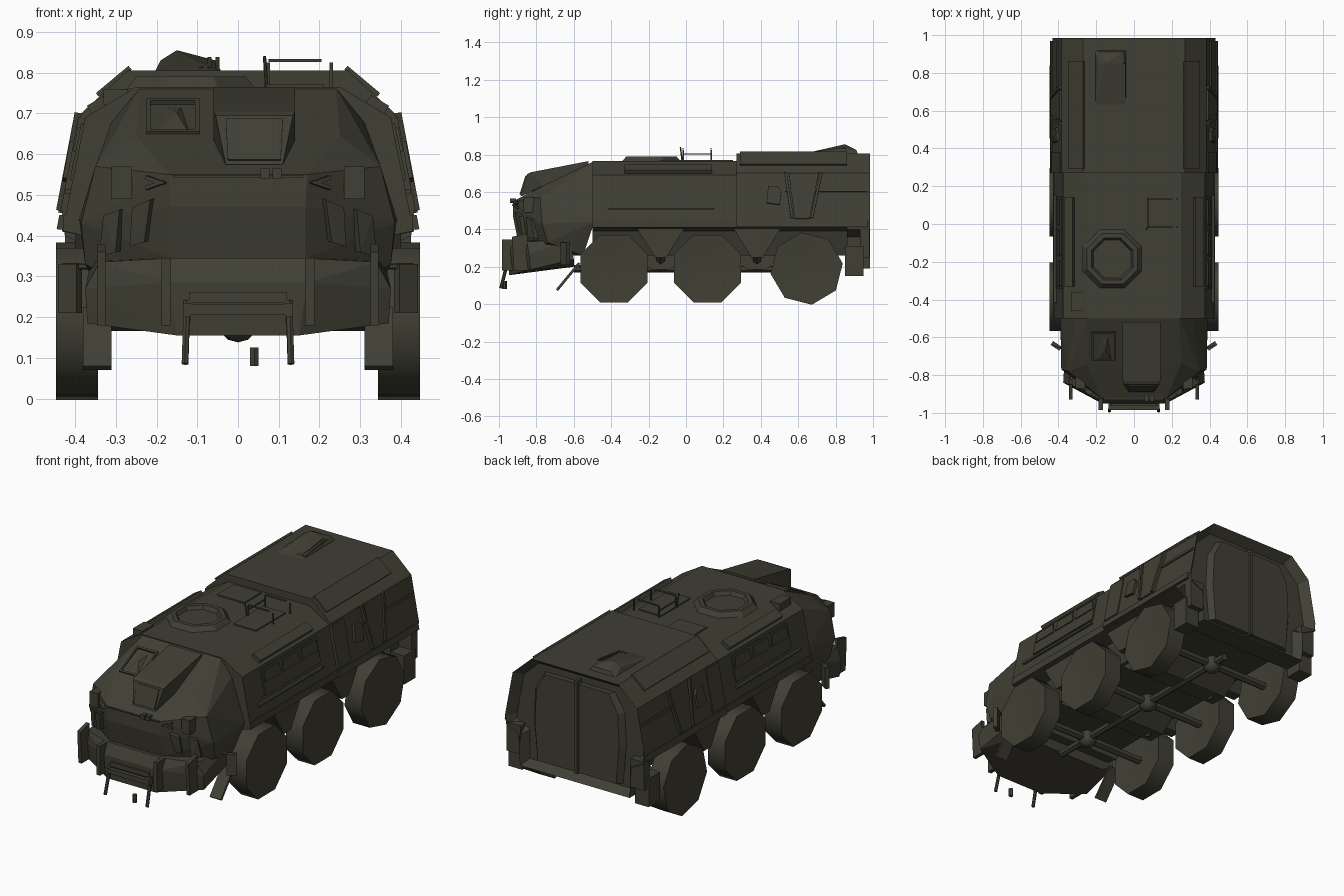
import bpy, bmesh, math
from mathutils import Vector, Matrix

if "Cube" in bpy.data.objects:
    bpy.data.objects.remove(bpy.data.objects["Cube"])

olive = bpy.data.materials.new("dark olive")
olive.diffuse_color = (0.052, 0.050, 0.034, 1)
olive.use_nodes = True
olive.node_tree.nodes["Principled BSDF"].inputs["Base Color"].default_value = olive.diffuse_color


def finish(bm, name, mirror=False, smooth=0):
    bmesh.ops.recalc_face_normals(bm, faces=bm.faces)
    me = bpy.data.meshes.new(name)
    bm.to_mesh(me)
    bm.free()
    me.materials.append(olive)
    ob = bpy.data.objects.new(name, me)
    bpy.context.collection.objects.link(ob)
    if mirror:
        ob.modifiers.new("mirror", 'MIRROR')
    if smooth:
        bpy.ops.object.select_all(action='DESELECT')
        ob.select_set(True)
        bpy.context.view_layer.objects.active = ob
        bpy.ops.object.shade_smooth_by_angle(angle=math.radians(smooth))
    return ob


def hull(name, pts, mirror=False, both=False):
    """Convex solid; both=True spans the points to the other side too."""
    bm = bmesh.new()
    for x, y, z in pts:
        bm.verts.new((x, y, z))
        if both:
            bm.verts.new((-x, y, z))
    bmesh.ops.convex_hull(bm, input=bm.verts[:])
    loose = [v for v in bm.verts if not v.link_faces]
    bmesh.ops.delete(bm, geom=loose, context='VERTS')
    return finish(bm, name, mirror)


def box(name, x, y, z, mirror=False):
    return hull(name, [(a, b, c) for a in x for b in y for c in z], mirror)


def slab(name, pts, t, mirror=False):
    """Flat convex plate thickened by t to both sides."""
    p = [Vector(q) for q in pts]
    n = (p[1] - p[0]).cross(p[2] - p[0]).normalized() * t
    return hull(name, [q + n for q in p] + [q - n for q in p], mirror)


def rod(name, a, b, r, mirror=False, n=6):
    a, b = Vector(a), Vector(b)
    m = Matrix.Translation((a + b) / 2) @ (b - a).to_track_quat('Z', 'Y').to_matrix().to_4x4()
    bm = bmesh.new()
    bmesh.ops.create_cone(bm, cap_ends=True, segments=n, radius1=r, radius2=r,
                          depth=(b - a).length, matrix=m)
    return finish(bm, name, mirror)


def loft(name, half, y0, y1, inset=None):
    """Extrude a symmetric cross-section along y, optional recess in the rear face."""
    ring = half + [(-x, z) for x, z in reversed(half)]
    bm = bmesh.new()
    f = bm.faces.new([bm.verts.new((x, y0, z)) for x, z in ring])
    g = bm.faces.new([bm.verts.new((x, y1, z)) for x, z in ring])
    for i in range(len(ring)):
        j = (i + 1) % len(ring)
        bm.faces.new((f.verts[i], f.verts[j], g.verts[j], g.verts[i]))
    bmesh.ops.recalc_face_normals(bm, faces=bm.faces)
    if inset:
        bmesh.ops.inset_individual(bm, faces=[g], thickness=inset[0], depth=-inset[1])
    return finish(bm, name)


def side(z, rear):
    return .385 + (.70 - z) * .19 if rear else .375 + (.69 - z) * .2


def side_panel(name, quad, t, rear=False):
    """Plate lying on the sloping side wall, quad given as (y, z)."""
    slab(name, [(side(z, rear), y, z) for y, z in quad], t, True)


def rect(y0, y1, z0, z1):
    return [(y0, z0), (y1, z0), (y1, z1), (y0, z1)]


# Main hull, rear compartment and rear door frame
loft("mid_hull", [(.25, .765), (.375, .69), (.423, .45), (.423, .41), (.33, .39), (.29, .26)], -.5, .275)
loft("rear_compartment", [(.27, .805), (.385, .70), (.432, .45), (.432, .41), (.33, .39), (.29, .26)], .27, .86)
loft("rear_frame", [(.27, .805), (.385, .70), (.432, .45), (.425, .40), (.345, .36), (.34, .19)], .86, .985, (.04, .05))
hull("rear_door", [(x, y, z) for y, s in ((.93, 1), (.965, .9)) for x, z in
     ((.012, .235), (.27 * s, .235), (.29 * s, .45), (.28 * s, .63), (.22 * s, .73), (.012, .73))], True)
box("door_center_bar", (-.008, .008), (.93, .975), (.23, .75))

# Faceted nose, narrower than the hull behind it
hull("nose", [(.24, -.49, .765), (.25, -.74, .645), (.17, -.925, .55), (.165, -.925, .47),
     (.165, -.90, .345), (.35, -.78, .57), (.385, -.77, .43), (.375, -.74, .33),
     (.39, -.49, .44), (.31, -.49, .68), (.34, -.55, .26), (.25, -.8, .26)], both=True)
hull("driver_hood", [(x + .04, y, z) for s in (-1, 1) for x, y, z in
     ((s * .10, -.52, .765), (s * .10, -.83, .705), (s * .095, -.85, .695),
      (s * .07, -.885, .575), (s * .10, -.52, .74), (s * .10, -.76, .635))])
slab("driver_screen", [(-.03, -.852, .685), (.11, -.852, .685), (.105, -.885, .585), (-.025, -.885, .585)], .006)


def glacis(y):
    return .765 - (y + .5) * -.506


# Front viewing window frame on the sloping glacis
for x0, x1, y0, y1 in ((-.225, -.215, -.73, -.57), (-.105, -.095, -.73, -.57),
                       (-.225, -.095, -.58, -.57), (-.225, -.095, -.73, -.72)):
    slab("window_frame", [(x0, y0, glacis(y0)), (x1, y0, glacis(y0)), (x1, y1, glacis(y1)), (x0, y1, glacis(y1))], .008)
hull("window_shade", [(-.20, -.72, glacis(-.72)), (-.12, -.72, glacis(-.72)), (-.15, -.66, .70),
     (-.17, -.60, glacis(-.60)), (-.14, -.60, glacis(-.60))])

# Grille seam, latches and front cheek boxes
box("hood_seam", (-.16, .16), (-.932, -.915), (.543, .549))
for x in (.055, .085):
    box("hood_latch", (x, x + .022), (-.94, -.91), (.54, .565))
box("cheek_box", (.26, .31), (-.87, -.80), (.49, .57), True)
slab("cheek_bracket_upper", [(.175, -.925, .53), (.225, -.90, .548), (.225, -.90, .538), (.185, -.92, .525)], .008, True)
slab("cheek_bracket_lower", [(.175, -.925, .53), (.225, -.90, .512), (.225, -.90, .522), (.185, -.92, .535)], .008, True)

# Slanted headlights
slab("inner_headlight", [(.21, -.905, .49), (.255, -.88, .47), (.26, -.865, .375), (.225, -.88, .385)], .012, True)
slab("outer_headlight", [(.285, -.845, .465), (.325, -.82, .45), (.335, -.80, .35), (.295, -.835, .36)], .012, True)

# Bumper, guards and bull bar
hull("bumper", [(.165, -.92, .345), (.17, -.95, .285), (.15, -.945, .155), (.34, -.85, .335), (.375, -.84, .27),
     (.37, -.83, .185), (.36, -.62, .34), (.36, -.6, .24), (.28, -.60, .2)], both=True)
box("bumper_guard_inner", (.165, .188), (-.985, -.90), (.18, .345), True)
hull("bumper_guard_outer", [(x, y, z) for x in (.325, .345) for y, z in
     ((-.93, .36), (-.85, .38), (-.92, .18), (-.84, .18))], True)
box("winch_housing", (-.12, .12), (-.96, -.93), (.235, .26))
box("bull_bar", (-.135, .135), (-.985, -.96), (.207, .232))
box("bull_bar_side", (.115, .135), (-.985, -.93), (.20, .235), True)
rod("bull_bar_post", (.125, -.95, .24), (.13, -.99, .085), .009, True)
rod("tow_hook", (.04, -.97, .125), (.04, -.97, .08), .012)
slab("front_mudflap", [(.31, -.57, .22), (.38, -.57, .22), (.38, -.69, .075), (.31, -.69, .075)], .007, True)
slab("corner_marker", [(.39, -.66, .21), (.435, -.63, .21), (.435, -.63, .33), (.39, -.66, .33)], .012, True)
rod("marker_arm", (.35, -.67, .325), (.43, -.64, .325), .008, True)

# Side windows, shelf and skirt on the mid hull
side_panel("side_window_panel", rect(-.345, .145, .535, .675), .007)
for y in (-.335, -.172, -.008):
    side_panel("side_window", [(y, .605), (y + .145, .605), (y + .135, .663), (y + .01, .663)], .013)
box("side_shelf", (.38, .425), (-.415, .15), (.503, .515), True)
box("lower_skirt", (.40, .428), (-.5, .27), (.41, .45), True)
slab("roof_edge_rack", [(.32, -.33, .735), (.365, -.33, .708), (.365, .14, .708), (.32, .14, .735)], .012, True)

# Rear side hatch, small window, rails and roof flaps
side_panel("rear_window_box", [(.43, .54), (.50, .53), (.51, .60), (.49, .63), (.44, .63)], .014, True)
side_panel("rear_hatch", [(.58, .455), (.66, .455), (.71, .70), (.55, .70)], .01, True)
for q in ([(.56, .46), (.575, .46), (.54, .70), (.525, .70)], [(.665, .46), (.68, .46), (.73, .70), (.715, .70)]):
    side_panel("hatch_frame", q, .016, True)
side_panel("rear_side_rail", rect(.53, .97, .60, .615), .007, True)
side_panel("rear_front_pillar", rect(.27, .38, .46, .69), .005, True)
side_panel("rear_skirt", rect(.27, .97, .415, .45), .006, True)
slab("roof_flap", [(.265, .29, .812), (.345, .29, .745), (.345, .86, .745), (.265, .86, .812)], .006, True)

# Octagonal roof hatch with a recessed lid
bm = bmesh.new()
bmesh.ops.create_cone(bm, cap_ends=True, segments=8, radius1=.172, radius2=.145, depth=.03,
                      matrix=Matrix.Translation((-.115, -.185, .775)) @ Matrix.Rotation(math.pi / 8, 4, 'Z'))
top = max(bm.faces, key=lambda f: f.calc_center_median().z)
bmesh.ops.inset_individual(bm, faces=[top], thickness=.025, depth=0)
bmesh.ops.inset_individual(bm, faces=[top], thickness=.012, depth=-.02)
finish(bm, "roof_hatch")
box("front_roof_panel", (-.20, -.03), (.10, .25), (.76, .772))
box("right_roof_panel", (.07, .21), (-.14, .12), (.76, .772))
box("roof_vent", (-.33, -.27), (-.46, -.36), (.72, .76))

# Roof rail frame
for y in (-.02, .13):
    box("rail_bar", (.075, .205), (y, y + .006), (.826, .834))
    for x in (.07, .225):
        box("rail_post", (x, x + .008), (y, y + .008), (.76, .825))
box("rail_side", (.07, .076), (-.02, .135), (.80, .806))
rod("antenna", (.07, -.02, .76), (.065, -.03, .84), .004)

# Rear roof air intake with slats
hull("air_intake", [(-.205, .61, .80), (-.04, .61, .80), (-.205, .92, .80), (-.04, .92, .80), (-.19, .85, .83),
     (-.055, .85, .83), (-.15, .85, .855), (-.17, .91, .825), (-.06, .91, .825)])
for i in range(3):
    x = -.095 + i * .02
    slab("intake_slat", [(x, .66, .81), (x + .01, .66, .81), (x + .01, .85, .834), (x, .85, .834)], .004)

# Rear mudflaps
box("rear_mudflap", (.35, .435), (.85, .95), (.15, .31), True)
box("rear_corner_box", (.34, .425), (.93, .98), (.25, .41), True)

# Wheels, axles and differentials
for y, turn in ((-.385, 0), (.115, 0), (.645, .25)):
    bm = bmesh.new()
    rings = []
    for x, r in ((.343, .195), (.447, .195), (.444, .13)):
        rings.append([bm.verts.new((x, y + r * math.sin(a), .19 + r * math.cos(a)))
                      for a in [turn + (i + .5) * math.pi / 4 for i in range(8)]])
    inner, outer = bm.verts.new((.36, y, .19)), bm.verts.new((.428, y, .19))
    for i in range(8):
        j = (i + 1) % 8
        for a, b in zip(rings, rings[1:]):
            bm.faces.new((a[i], a[j], b[j], b[i]))
        bm.faces.new((rings[0][i], rings[0][j], inner))
        bm.faces.new((rings[2][i], rings[2][j], outer))
    finish(bm, "wheel", True, 50)
    rod("axle", (-.36, y, .188), (.36, y, .188), .022)
    bm = bmesh.new()
    bmesh.ops.create_uvsphere(bm, u_segments=8, v_segments=6, radius=.05, matrix=Matrix.Translation((0, y, .188)))
    finish(bm, "differential", smooth=50)
rod("drive_shaft", (0, -.6, .19), (0, .75, .19), .02)

# Wheel arch fillers and stepped belly plates
for y in (-.135, .38):
    hull("arch_filler", [(x, a, z) for x in (.28, .40) for a, z in
         ((y - .13, .41), (y + .13, .41), (y - .03, .25), (y + .03, .25))], True)
    rod("suspension_arm", (.2, y, .19), (.34, y, .30), .025, True)
    hull("belly_plate", [(x, y + a, z) for x in (-.27, .27) for a, z in
         ((-.15, .262), (.15, .262), (-.05, .185), (.05, .185))])
